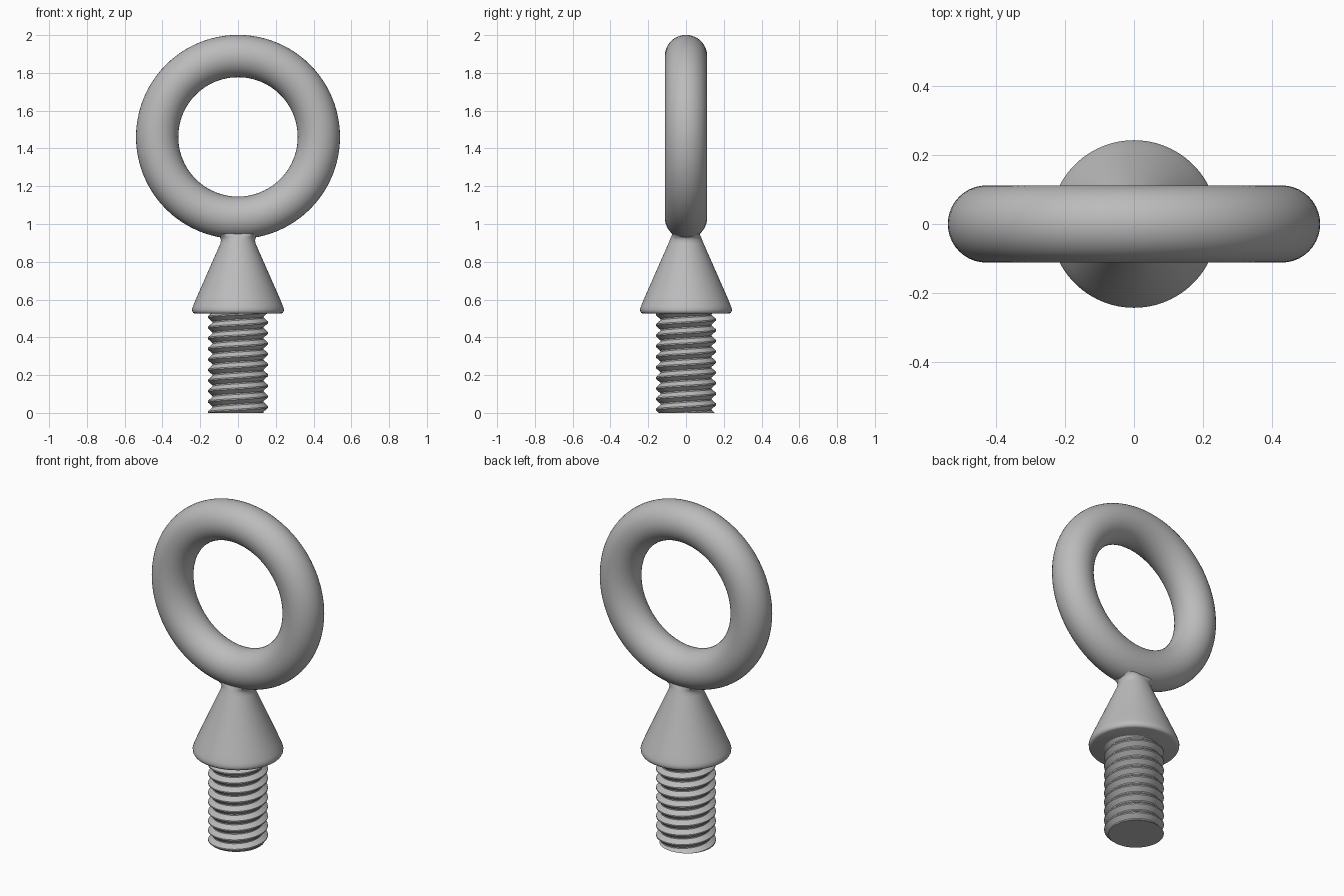
import bpy, bmesh, math
from mathutils import Vector

if "Cube" in bpy.data.objects:
    bpy.data.objects.remove(bpy.data.objects["Cube"])

RING_Z, RING_R, BAR_R = 1.461, 0.428, 0.112
COLLAR_Z = 0.525
SHANK_ROOT, SHANK_CREST, PITCH = 0.136, 0.16, 0.056
SEGS = 96

steel = bpy.data.materials.new("grey steel")
steel.use_nodes = True
GREY = (0.5, 0.5, 0.5, 1)
steel.diffuse_color = GREY
steel.node_tree.nodes["Principled BSDF"].inputs["Base Color"].default_value = GREY


def finish(obj, angle):
    obj.data.materials.append(steel)
    bpy.ops.object.select_all(action="DESELECT")
    obj.select_set(True)
    bpy.context.view_layer.objects.active = obj
    bpy.ops.object.shade_smooth_by_angle(angle=math.radians(angle))


def from_bmesh(name, bm, angle):
    bmesh.ops.recalc_face_normals(bm, faces=bm.faces)
    mesh = bpy.data.meshes.new(name)
    bm.to_mesh(mesh)
    bm.free()
    obj = bpy.data.objects.new(name, mesh)
    bpy.context.collection.objects.link(obj)
    finish(obj, angle)


def skin(bm, rings, cap_ends):
    """Join successive closed rings of vertices with quads."""
    for low, high in zip(rings, rings[1:]):
        for i in range(len(low)):
            j = (i + 1) % len(low)
            bm.faces.new((low[i], low[j], high[j], high[i]))
    if cap_ends:
        bm.faces.new(rings[0])
        bm.faces.new(rings[-1])


# Lifting ring
bpy.ops.mesh.primitive_torus_add(
    major_radius=RING_R, minor_radius=BAR_R, major_segments=SEGS,
    minor_segments=40, location=(0, 0, RING_Z), rotation=(math.pi / 2, 0, 0))
ring = bpy.context.object
ring.name = "lifting_ring"
finish(ring, 60)

# Conical collar: radius, height, and sideways flare where it blends into the ring
profile = [
    (0.228, COLLAR_Z, 0), (0.237, 0.529, 0), (0.242, 0.538, 0),
    (0.243, 0.55, 0), (0.238, 0.566, 0), (0.224, 0.60, 0),
    (0.094, 0.895, 0), (0.086, 0.915, 0.004), (0.08, 0.93, 0.015),
    (0.073, 0.945, 0.045), (0.06, 0.97, 0.06),
]
bm = bmesh.new()
rings = []
for r, z, flare in profile:
    loop = []
    for i in range(SEGS):
        a = math.tau * i / SEGS
        rad = r + flare * math.cos(a) ** 2
        loop.append(bm.verts.new((rad * math.cos(a), rad * math.sin(a), z)))
    rings.append(loop)
skin(bm, rings, True)
from_bmesh("conical_collar", bm, 40)

# Threaded shank: a zigzag profile climbing one pitch per turn, trimmed flat
bm = bmesh.new()
tooth = [(SHANK_ROOT, 0.0), (SHANK_ROOT, 0.12), (SHANK_CREST, 0.5),
         (SHANK_CREST, 0.62)]
turns = math.ceil(COLLAR_Z / PITCH) + 3
columns = []
for i in range(SEGS + 1):
    a = math.tau * i / SEGS
    columns.append([
        bm.verts.new((r * math.cos(a), r * math.sin(a),
                      PITCH * (t - 2 + h + i / SEGS)))
        for t in range(turns) for r, h in tooth])
for left, right in zip(columns, columns[1:]):
    for k in range(len(left) - 1):
        bm.faces.new((left[k], right[k], right[k + 1], left[k + 1]))
bmesh.ops.remove_doubles(bm, verts=bm.verts, dist=1e-5)
for height, up in ((0, -1), (COLLAR_Z + 0.005, 1)):
    cut = bmesh.ops.bisect_plane(
        bm, geom=bm.verts[:] + bm.edges[:] + bm.faces[:],
        plane_co=Vector((0, 0, height)), plane_no=Vector((0, 0, up)),
        clear_outer=True)
    rim = [e for e in cut["geom_cut"] if isinstance(e, bmesh.types.BMEdge)]
    bmesh.ops.holes_fill(bm, edges=rim, sides=0)
from_bmesh("threaded_shank", bm, 30)
